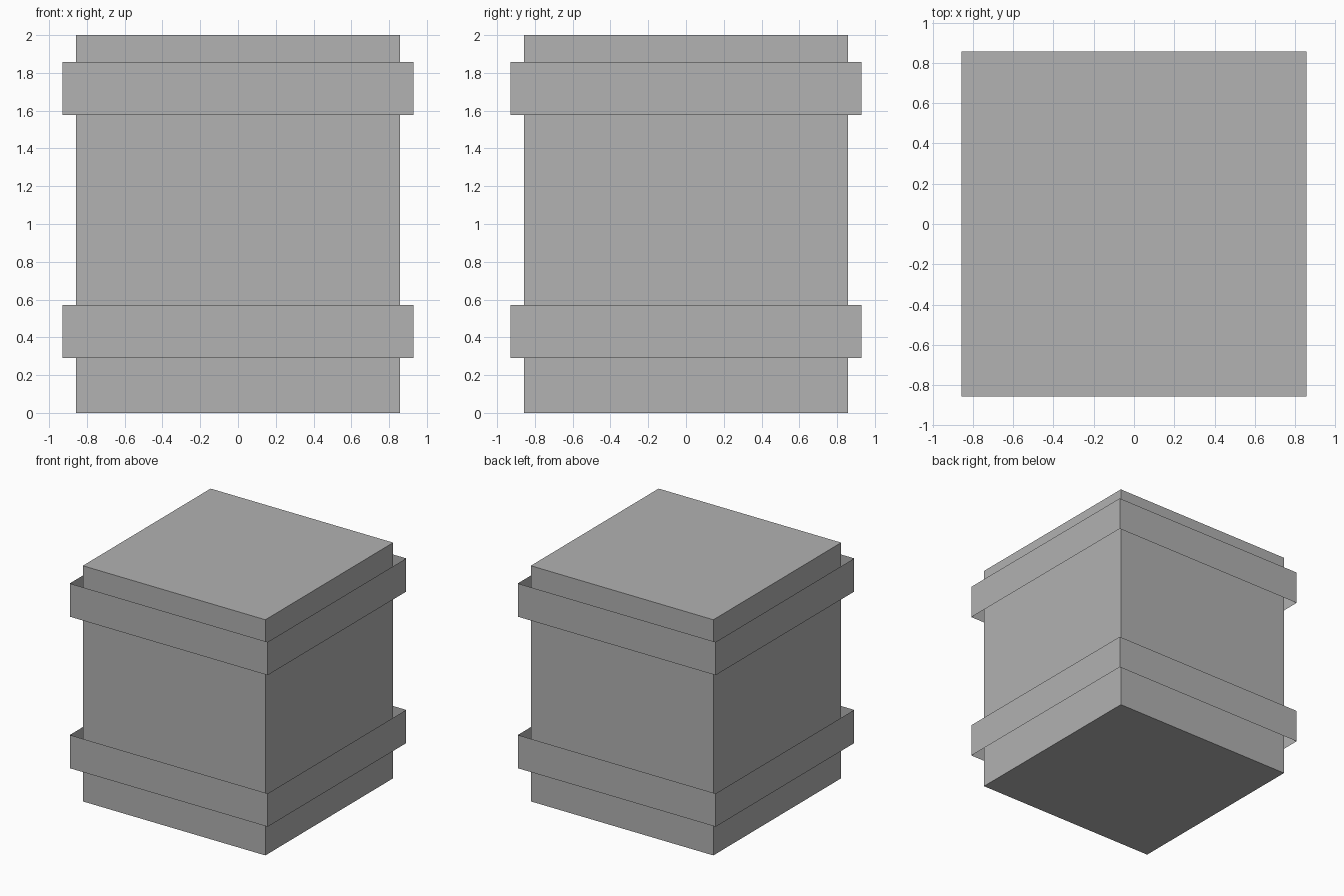
import bpy
import bmesh

if "Cube" in bpy.data.objects:
    bpy.data.objects.remove(bpy.data.objects["Cube"])

grey = bpy.data.materials.new("plain grey")
grey.diffuse_color = (0.445, 0.445, 0.445, 1.0)
grey.use_nodes = True
grey.node_tree.nodes["Principled BSDF"].inputs["Base Color"].default_value = grey.diffuse_color


def square_prism(name, half, z0, z1, capped):
    """Upright square prism; without caps it is an open sleeve."""
    bm = bmesh.new()
    bmesh.ops.create_cube(bm, size=2.0)
    for v in bm.verts:
        v.co = (v.co.x * half, v.co.y * half, z0 if v.co.z < 0 else z1)
    bm.normal_update()
    if not capped:
        caps = [f for f in bm.faces if abs(f.normal.z) > 0.5]
        bmesh.ops.delete(bm, geom=caps, context='FACES_ONLY')
    mesh = bpy.data.meshes.new(name)
    bm.to_mesh(mesh)
    bm.free()
    mesh.materials.append(grey)
    obj = bpy.data.objects.new(name, mesh)
    bpy.context.collection.objects.link(obj)
    return obj


# Solid body
square_prism("crate_body", 0.857, 0.0, 2.0, True)

# Thin open bands standing slightly off the body
for name, z0, z1 in (("lower_band", 0.29, 0.572), ("upper_band", 1.576, 1.858)):
    square_prism(name, 0.929, z0, z1, False)
